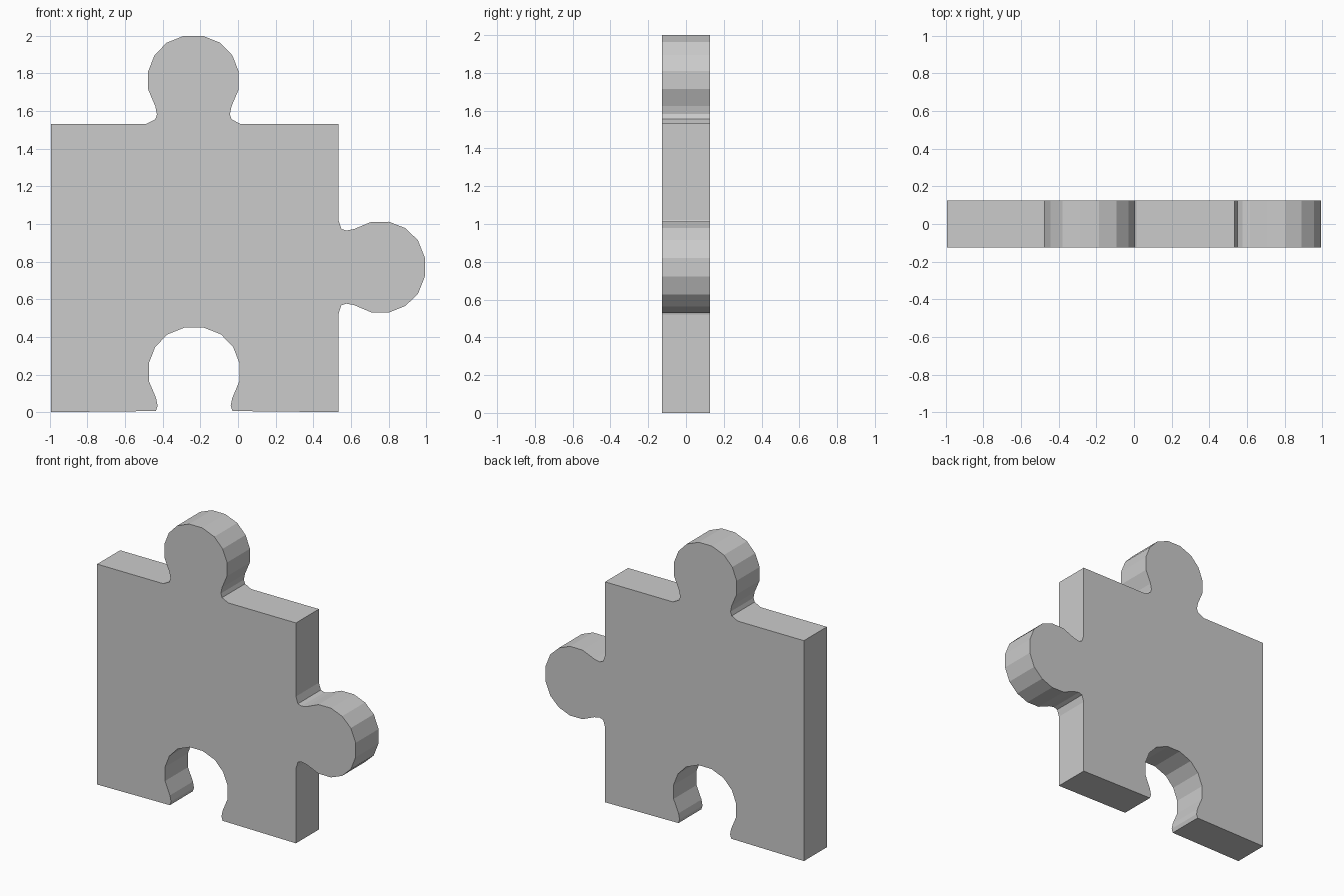
import bpy
import bmesh

if "Cube" in bpy.data.objects:
    bpy.data.objects.remove(bpy.data.objects["Cube"])

HALF_DEPTH = 0.126
LEFT, RIGHT, TOP = -0.995, 0.534, 1.532
MID_X, MID_Z = -0.232, 0.766

# Half of the tab outline: (half width, height above the edge), root to tip
HALF_TAB = [(0.25, 0.0), (0.203, 0.024), (0.194, 0.051), (0.202, 0.092),
            (0.24, 0.182), (0.241, 0.278), (0.207, 0.364), (0.143, 0.431),
            (0.05, 0.468)]


def tab(sink=0.0, shift=-0.005, skip=0):
    """Full tab outline from the negative side to the positive side."""
    half = [(w, max(h - sink, 0.0)) for w, h in HALF_TAB[skip:]]
    return ([(shift - w, h) for w, h in half]
            + [(shift + w, h) for w, h in reversed(half)])


# Walk round the piece counter-clockwise as seen from the front
outline = [(LEFT, 0.0)]
outline += [(MID_X + u, h) for u, h in tab(0.018, -0.001, 1)]           # bottom socket
outline += [(RIGHT, 0.0)]
outline += [(RIGHT + h, MID_Z - u) for u, h in reversed(tab(0.009))]    # right tab
outline += [(RIGHT, TOP)]
outline += [(MID_X + u, TOP + h) for u, h in reversed(tab())]           # top tab
outline += [(LEFT, TOP)]

# Fill the outline and extrude it to full thickness
bm = bmesh.new()
front = bm.faces.new([bm.verts.new((x, -HALF_DEPTH, z)) for x, z in outline])
ext = bmesh.ops.extrude_face_region(bm, geom=[front], use_keep_orig=True)
back = [v for v in ext["geom"] if isinstance(v, bmesh.types.BMVert)]
bmesh.ops.translate(bm, verts=back, vec=(0, 2 * HALF_DEPTH, 0))
bmesh.ops.recalc_face_normals(bm, faces=bm.faces)

mesh = bpy.data.meshes.new("jigsaw_piece")
bm.to_mesh(mesh)
bm.free()
piece = bpy.data.objects.new("jigsaw_piece", mesh)
bpy.context.collection.objects.link(piece)
